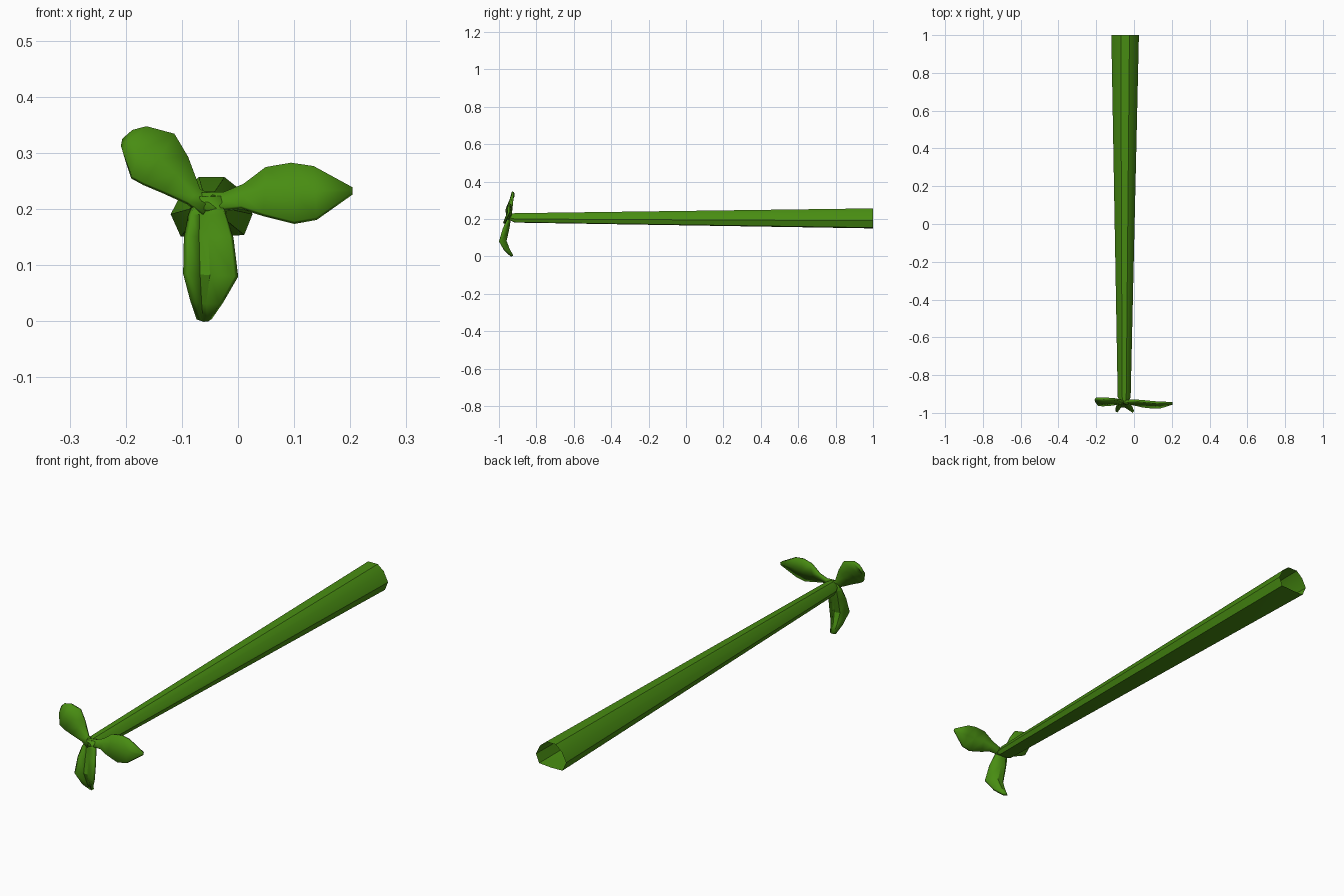
import bpy, bmesh, math
from mathutils import Vector

cube = bpy.data.objects.get("Cube")
if cube:
    bpy.data.objects.remove(cube, do_unlink=True)

green = bpy.data.materials.new("leaf green")
green.use_nodes = True
col = (0.065, 0.265, 0.006, 1)
green.diffuse_color = col
bsdf = green.node_tree.nodes["Principled BSDF"]
bsdf.inputs["Base Color"].default_value = col
bsdf.inputs["Roughness"].default_value = 0.8


def loft(name, rings, closed, cap=False, thickness=0.0):
    """Skin a list of equal-length point rows into one object."""
    bm = bmesh.new()
    rows = [[bm.verts.new(p) for p in ring] for ring in rings]
    n = len(rows[0])
    for a, b in zip(rows, rows[1:]):
        for i in range(n if closed else n - 1):
            j = (i + 1) % n
            bm.faces.new((a[i], a[j], b[j], b[i]))
    if cap:
        bm.faces.new(rows[0])
    bmesh.ops.recalc_face_normals(bm, faces=bm.faces)
    me = bpy.data.meshes.new(name)
    bm.to_mesh(me)
    bm.free()
    me.materials.append(green)
    ob = bpy.data.objects.new(name, me)
    bpy.context.collection.objects.link(ob)
    if thickness:
        mod = ob.modifiers.new("thickness", "SOLIDIFY")
        mod.thickness = thickness
        mod.offset = 0
    bpy.ops.object.select_all(action='DESELECT')
    ob.select_set(True)
    bpy.context.view_layer.objects.active = ob
    bpy.ops.object.shade_smooth_by_angle(angle=math.radians(28))
    return ob


# Tapered hollow stem, open at the back
section = [(-0.023, 0.056), (0.023, 0.056), (0.052, 0.033), (0.073, -0.010),
           (0.058, -0.047), (0.0, -0.051), (-0.055, -0.050), (-0.073, -0.010),
           (-0.052, 0.030)]


def ring(y, cx, cz, s):
    return [(cx + x * s, y, cz + z * s) for x, z in section]


loft("stem", [ring(-0.945, -0.052, 0.21, 0.30), ring(-0.915, -0.052, 0.205, 0.47),
              ring(1.0, -0.047, 0.201, 1.0)], True, cap=True)


def leaf(name, rows, band, thickness=0.012):
    """Each row: edge A x, z, y, edge B x, z, y, depth of the middle band."""
    rings = []
    for ax, az, ay, bx, bz, by, my in rows:
        a, b = Vector((ax, ay, az)), Vector((bx, by, bz))
        mids = [a.lerp(b, t) for t in band]
        for m in mids:
            m.y = my
        rings.append([a, *mids, b])
    loft(name, rings, False, thickness=thickness)


# Lower leaf, cupped towards the front
leaf("lower_leaf", [
    (-0.075, 0.222, -0.940, -0.030, 0.222, -0.940, -0.945),
    (-0.086, 0.190, -0.956, -0.022, 0.188, -0.956, -0.944),
    (-0.092, 0.150, -0.974, -0.011, 0.150, -0.974, -0.950),
    (-0.093, 0.085, -0.995, -0.003, 0.080, -0.995, -0.965),
    (-0.080, 0.035, -0.967, -0.030, 0.032, -0.967, -0.946),
    (-0.069, 0.002, -0.933, -0.050, 0.002, -0.933, -0.928),
], (0.25, 0.5))

# Leaf towards the model's left
leaf("left_leaf", [
    (-0.065, 0.228, -0.942, -0.060, 0.196, -0.950, -0.944),
    (-0.025, 0.229, -0.936, -0.022, 0.200, -0.952, -0.942),
    (0.010, 0.243, -0.935, 0.006, 0.203, -0.957, -0.942),
    (0.050, 0.274, -0.938, 0.045, 0.190, -0.966, -0.945),
    (0.095, 0.282, -0.943, 0.100, 0.176, -0.972, -0.949),
    (0.135, 0.276, -0.946, 0.140, 0.183, -0.971, -0.952),
    (0.204, 0.238, -0.948, 0.204, 0.228, -0.951, -0.949),
], (0.5,))

# Raised leaf towards the model's right
leaf("right_leaf", [
    (-0.040, 0.222, -0.942, -0.062, 0.190, -0.950, -0.945),
    (-0.068, 0.234, -0.936, -0.090, 0.211, -0.952, -0.942),
    (-0.090, 0.292, -0.930, -0.132, 0.230, -0.958, -0.940),
    (-0.114, 0.333, -0.926, -0.168, 0.245, -0.960, -0.940),
    (-0.163, 0.346, -0.925, -0.190, 0.257, -0.957, -0.938),
    (-0.187, 0.339, -0.923, -0.204, 0.297, -0.940, -0.930),
    (-0.203, 0.323, -0.922, -0.205, 0.310, -0.927, -0.924),
], (0.5,))
